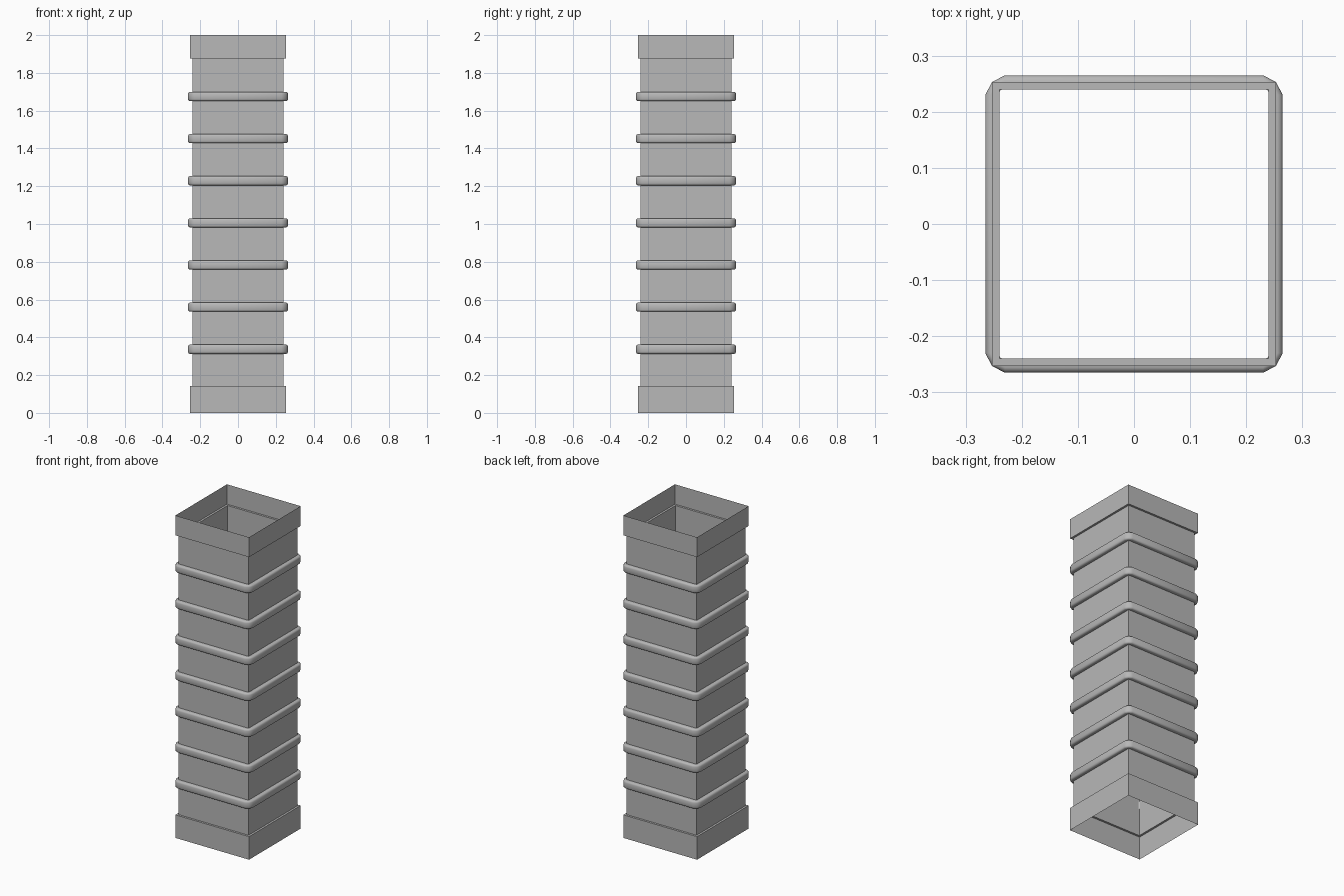
import bpy, bmesh, math

cube = bpy.data.objects.get("Cube")
if cube:
    bpy.data.objects.remove(cube, do_unlink=True)

# One plain grey for the whole duct
GREY = (0.48, 0.48, 0.48, 1.0)
grey = bpy.data.materials.new("plain grey")
grey.use_nodes = True
grey.diffuse_color = GREY
grey.node_tree.nodes["Principled BSDF"].inputs["Base Color"].default_value = GREY


def outline(half, cut):
    """Square outline, its corners rounded in two steps when cut > 0."""
    inset = half - 0.34 * cut
    corner = [(half, half - cut), (inset, inset), (half - cut, half)] if cut else [(half, half)]
    points = []
    for _ in range(4):
        points += corner
        corner = [(-y, x) for x, y in corner]
    return points


def loft(name, profile, closed=False):
    """Bridge square outlines given as (half width, corner cut, height)."""
    bm = bmesh.new()
    loops = [[bm.verts.new((x, y, z)) for x, y in outline(half, cut)]
             for half, cut, z in profile]
    pairs = list(zip(loops, loops[1:]))
    if closed:
        pairs.append((loops[-1], loops[0]))
    for low, high in pairs:
        n = len(low)
        for i in range(n):
            j = (i + 1) % n
            bm.faces.new((low[i], low[j], high[j], high[i]))
    mesh = bpy.data.meshes.new(name)
    bm.to_mesh(mesh)
    bm.free()
    mesh.materials.append(grey)
    obj = bpy.data.objects.new(name, mesh)
    bpy.context.collection.objects.link(obj)
    return obj


# Open thin-walled shaft with a wider collar at each end
TUBE, COLLAR = 0.24, 0.253
loft("shaft", [(COLLAR, 0, 0), (COLLAR, 0, 0.143), (TUBE, 0, 0.143),
               (TUBE, 0, 1.877), (COLLAR, 0, 1.877), (COLLAR, 0, 2)])

# Seven rounded bands, evenly spaced up the shaft
bpy.ops.object.select_all(action='DESELECT')
section = [(0.241, 0.008, -0.024), (0.256, 0.026, -0.024), (0.262, 0.032, -0.021),
           (0.265, 0.035, -0.014)]
section += [(half, cut, -z) for half, cut, z in reversed(section)]
for i in range(7):
    middle = 0.337 + 0.223 * i
    band = loft(f"band_{i + 1}", [(h, c, z + middle) for h, c, z in section], closed=True)
    band.select_set(True)
    bpy.context.view_layer.objects.active = band
bpy.ops.object.shade_smooth_by_angle(angle=math.radians(50))
